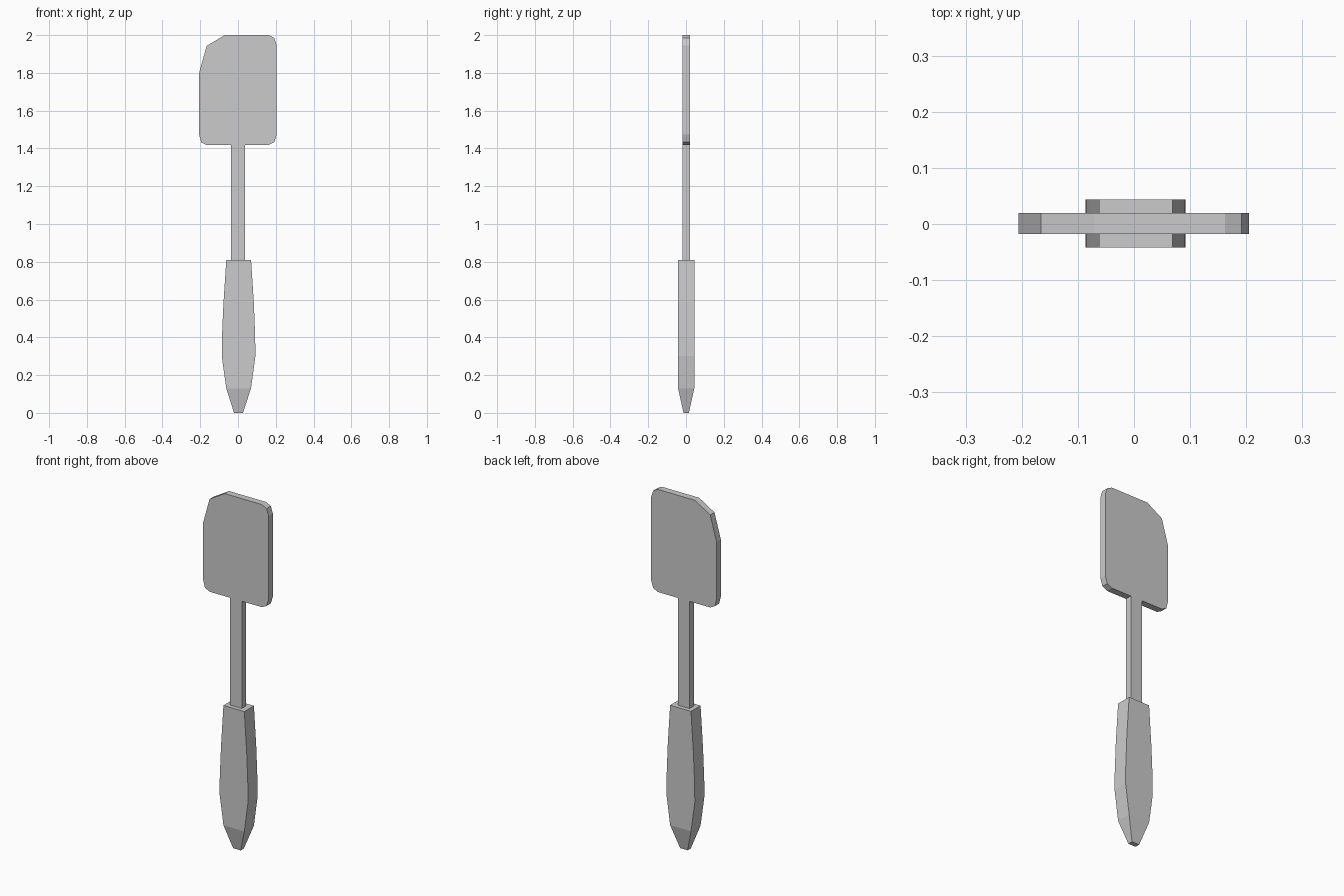
import bpy
import bmesh

if "Cube" in bpy.data.objects:
    bpy.data.objects.remove(bpy.data.objects["Cube"])


def finish(name, bm):
    bmesh.ops.recalc_face_normals(bm, faces=bm.faces)
    mesh = bpy.data.meshes.new(name)
    bm.to_mesh(mesh)
    bm.free()
    obj = bpy.data.objects.new(name, mesh)
    bpy.context.collection.objects.link(obj)
    return obj


def extrude_outline(name, outline, y0, y1):
    """Flat plate: an x-z outline given thickness along y."""
    bm = bmesh.new()
    face = bm.faces.new([bm.verts.new((x, y0, z)) for x, z in outline])
    ext = bmesh.ops.extrude_face_region(bm, geom=[face])
    verts = [v for v in ext["geom"] if isinstance(v, bmesh.types.BMVert)]
    bmesh.ops.translate(bm, verts=verts, vec=(0, y1 - y0, 0))
    return finish(name, bm)


def loft_boxes(name, sections, yc):
    """Rectangular sections (z, left x, right x, half depth) joined upward."""
    bm = bmesh.new()
    rings = []
    for z, xl, xr, d in sections:
        corners = [(xl, yc - d), (xr, yc - d), (xr, yc + d), (xl, yc + d)]
        rings.append([bm.verts.new((x, y, z)) for x, y in corners])
    for a, b in zip(rings, rings[1:]):
        for i in range(4):
            j = (i + 1) % 4
            bm.faces.new((a[i], a[j], b[j], b[i]))
    bm.faces.new(rings[0][::-1])
    bm.faces.new(rings[-1])
    return finish(name, bm)


# Blade and stem: one flat plate with a sloped upper left corner
extrude_outline("blade_and_stem", [
    (-0.037, 0.80), (0.037, 0.80), (0.037, 1.418),
    (0.162, 1.418), (0.192, 1.433), (0.205, 1.475),
    (0.205, 1.945), (0.192, 1.985), (0.162, 2.0),
    (-0.07, 2.0), (-0.166, 1.943), (-0.206, 1.80),
    (-0.206, 1.475), (-0.195, 1.433), (-0.166, 1.418),
    (-0.037, 1.418),
], -0.018, 0.02)

# Handle: thick grip, swelling in the middle and tapering to the butt
loft_boxes("handle", [
    (0.0, -0.021, 0.026, 0.014),
    (0.13, -0.062, 0.069, 0.043),
    (0.30, -0.086, 0.092, 0.043),
    (0.40, -0.085, 0.091, 0.043),
    (0.58, -0.077, 0.084, 0.043),
    (0.81, -0.062, 0.069, 0.043),
], 0.001)
